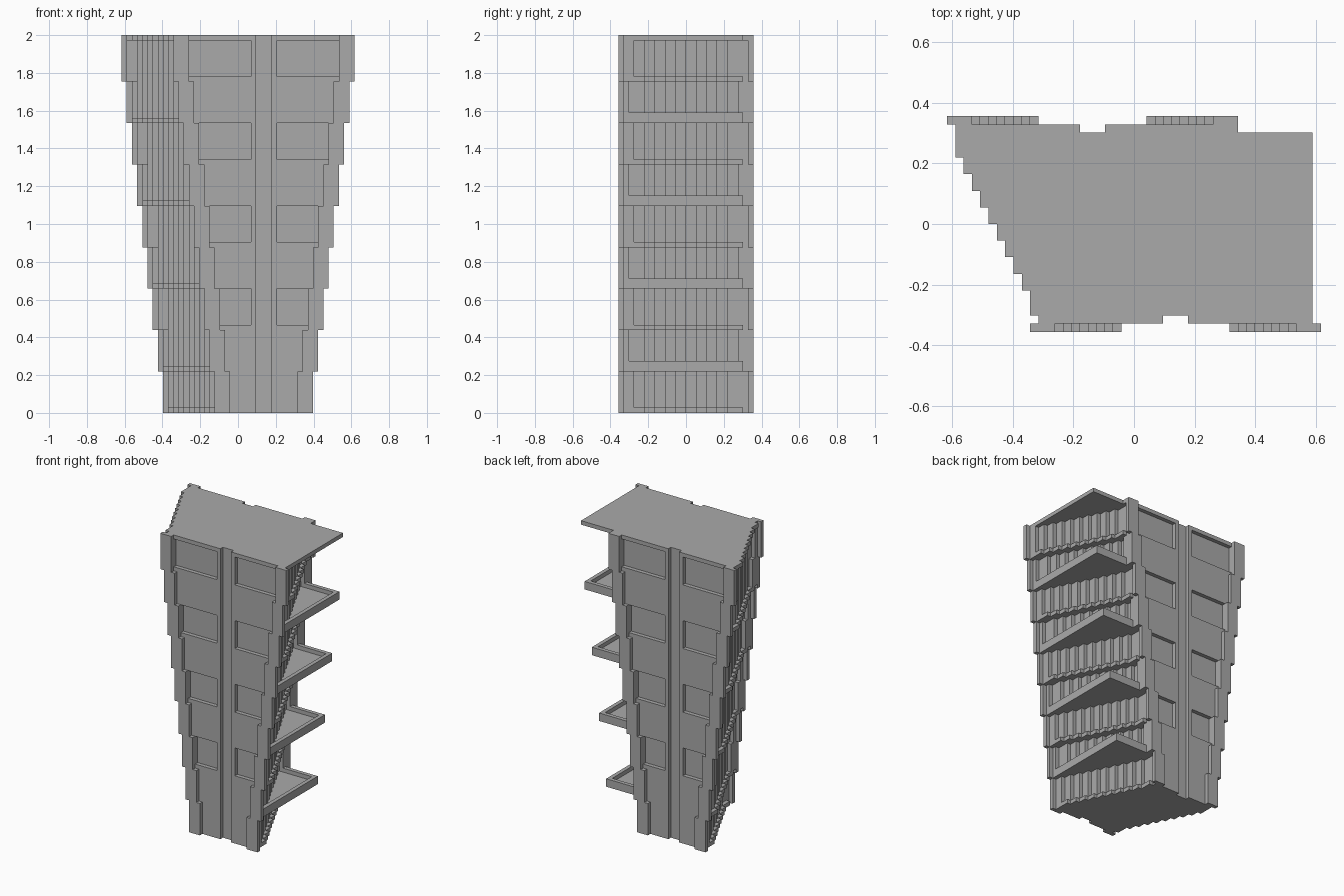
import bpy, bmesh

cube = bpy.data.objects.get("Cube")
if cube:
    bpy.data.objects.remove(cube, do_unlink=True)

U = 2 / 73          # modular grid unit
STOREYS = 9
STOREY_HEIGHT = 8

concrete = bpy.data.materials.new("grey_concrete")
concrete.use_nodes = True
grey = (0.4, 0.4, 0.4, 1)
concrete.diffuse_color = grey
concrete.node_tree.nodes["Principled BSDF"].inputs["Base Color"].default_value = grey


def prism(name, plan, z0, z1):
    """Extrude a plan outline, given in grid units, between two heights."""
    clean = [p for i, p in enumerate(plan) if p != plan[i - 1]]
    bm = bmesh.new()
    base = bm.faces.new([bm.verts.new((x * U, y * U, z0 * U)) for x, y in clean])
    top = bmesh.ops.extrude_face_region(bm, geom=[base])["geom"]
    verts = [g for g in top if isinstance(g, bmesh.types.BMVert)]
    bmesh.ops.translate(bm, verts=verts, vec=(0, 0, (z1 - z0) * U))
    bmesh.ops.recalc_face_normals(bm, faces=bm.faces)
    mesh = bpy.data.meshes.new(name)
    bm.to_mesh(mesh)
    bm.free()
    mesh.materials.append(concrete)
    obj = bpy.data.objects.new(name, mesh)
    bpy.context.collection.objects.link(obj)


def box(name, x0, x1, y0, y1, z0, z1):
    prism(name, [(x0, y0), (x1, y0), (x1, y1), (x0, y1)], z0, z1)


def turned(points):
    return [(-x, -y) for x, y in points]


def long_wall(k, window):
    """Wall with two leaning corner piers, a central groove and window recesses."""
    f = -11 if window else -12
    a, b = -4.5 - k, 11.5 + k
    return [(a, -12), (a, -13), (a + 3, -13), (a + 3, f), (2.5, f), (2.5, -12),
            (3.5, -12), (3.5, -11), (6.5, -11), (6.5, -12), (7.5, -12), (7.5, f),
            (b, f), (b, -13), (b + 3, -13), (b + 3, -12)]


def saw_wall(k, inset, start, end):
    """Diagonal end wall, stepping back like a saw between two jambs."""
    c = 13.5 + k
    pts = [(c, -12), (c, start)]
    y = start
    for i in range(10):
        x = c - inset - i
        pts.append((x, y))
        y = -8 + 2 * i if i < 9 else end
        pts.append((x, y))
    last = c - 10 if end == 11 else c - 9
    return pts + [(last, end), (last, 12)]


def slab_edge(k):
    """Straight edge of a slab that squares off the diagonal end."""
    c = 13.5 + k
    return [(c, -12), (c, 11), (c - 9, 11), (c - 9, 12)]


def storey_part(name, k, window, left_end, right_end, z0, z1):
    wall = long_wall(k, window)
    prism(name, wall + left_end + turned(wall) + turned(right_end), z0, z1)


for k in range(STOREYS):
    z = k * STOREY_HEIGHT
    top = z + STOREY_HEIGHT
    odd = k % 2 == 1
    flush = saw_wall(k, 0, -10, 11)
    glazed = saw_wall(k, 1, -11, 10) if odd else saw_wall(k, 1, -10, 11)
    # the plain end has glazing running through pairs of storeys
    plain = glazed if odd or k == 0 else saw_wall(k, 2, -10, 11)
    plain_floor = flush if odd or k == 0 else plain

    storey_part(f"floor_{k + 1}", k, False, slab_edge(k) if odd else flush,
                plain_floor, z, z + 1)
    storey_part(f"walls_{k + 1}", k, not odd and k > 0, glazed, plain, z + 1, top)

    # balcony parapets
    if odd:
        c = 13.5 + k
        box(f"balcony_side_parapet_{k + 1}", c - 1, c, -11, 11, z + 1, z + 2)
        box(f"balcony_end_parapet_{k + 1}", c - 9, c - 1, 10, 11, z + 1, z + 2)

# roof slab
k = STOREYS - 1
storey_part("roof", k, False, slab_edge(k), saw_wall(k, 0, -10, 11),
            STOREYS * STOREY_HEIGHT, STOREYS * STOREY_HEIGHT + 1)
